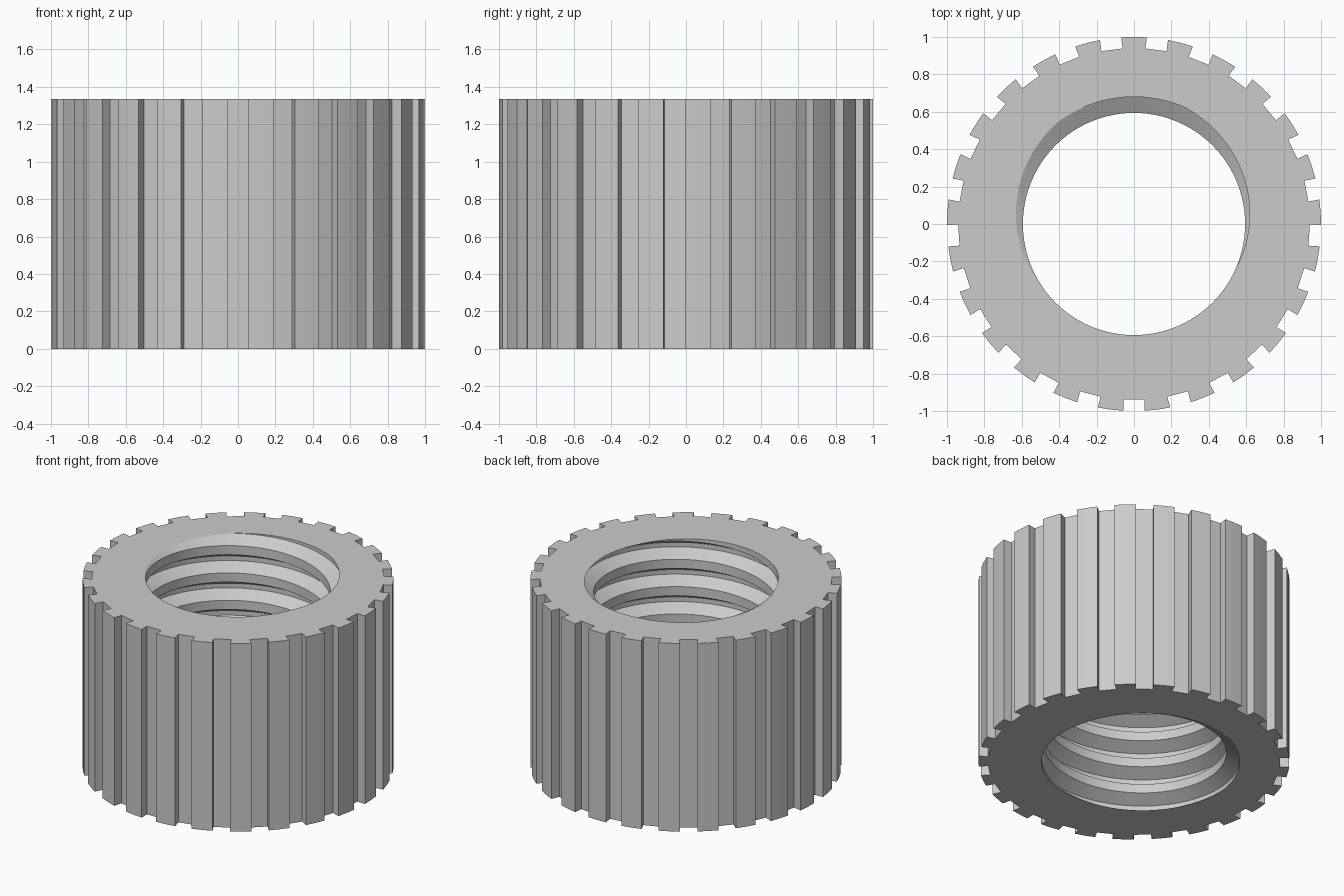
import bpy
import bmesh
from math import sin, cos, pi, radians, asin

if "Cube" in bpy.data.objects:
    bpy.data.objects.remove(bpy.data.objects["Cube"])

HEIGHT = 1.335
OUTER, GROOVE, SLOT_HALF, TEETH = 1.0, 0.94, 0.057, 25
ROOT, CREST, PITCH, SEGMENTS = 0.68, 0.594, 0.194, 96
START = radians(97)  # direction where the thread root meets the top face


def grip_outline():
    """Outline of the grip: a slot with parallel sides, then a tooth, repeated."""
    pts = []
    step = 2 * pi / TEETH
    a_in, a_out = asin(SLOT_HALF / GROOVE), asin(SLOT_HALF / OUTER)
    for i in range(TEETH):
        a = -pi / 2 + i * step
        for r, d in ((GROOVE, -a_in), (GROOVE, a_in), (OUTER, a_out),
                     (OUTER, step / 2), (OUTER, step - a_out)):
            pts.append((r * cos(a + d), r * sin(a + d)))
    return pts


def add_thread(bm):
    """Helical trapezoid thread wall, trimmed flat at both ends."""
    profile = ((-1 / 12, ROOT), (1 / 12, ROOT), (1 / 3, CREST), (2 / 3, CREST))
    turns = int(HEIGHT / PITCH) + 5
    columns = []
    for i in range(SEGMENTS):
        a = 2 * pi * i / SEGMENTS
        column = []
        for k in range(turns):
            for frac, r in profile:
                z = HEIGHT + PITCH * (k - turns + 3 + frac + (a - START) / (2 * pi))
                column.append(bm.verts.new((r * cos(a), r * sin(a), z)))
        columns.append(column)
    rows = len(columns[0])
    for i in range(SEGMENTS):
        # the last column meets the first one a full turn higher
        shift = len(profile) if i == SEGMENTS - 1 else 0
        here, there = columns[i], columns[(i + 1) % SEGMENTS]
        for j in range(rows - 1 - shift):
            bm.faces.new((here[j], here[j + 1], there[j + 1 + shift], there[j + shift]))
    for z, direction in ((0, -1), (HEIGHT, 1)):
        bmesh.ops.bisect_plane(bm, geom=bm.verts[:] + bm.edges[:] + bm.faces[:],
                               dist=1e-6, plane_co=(0, 0, z),
                               plane_no=(0, 0, direction), clear_outer=True)


def add_grip(bm):
    """Straight outer wall with the grip slots."""
    outline = grip_outline()
    low = [bm.verts.new((x, y, 0)) for x, y in outline]
    high = [bm.verts.new((x, y, HEIGHT)) for x, y in outline]
    for i in range(len(outline)):
        j = (i + 1) % len(outline)
        bm.faces.new((low[i], low[j], high[j], high[i]))


def add_end(bm, z, direction):
    """Flat ring between the grip outline and the thread opening."""
    rim = [e for e in bm.edges if e.is_boundary
           and all(abs(v.co.z - z) < 1e-4 for v in e.verts)]
    bmesh.ops.triangle_fill(bm, edges=rim, use_beauty=True, normal=(0, 0, direction))


bm = bmesh.new()
add_thread(bm)
add_grip(bm)
add_end(bm, 0, -1)
add_end(bm, HEIGHT, 1)
bmesh.ops.recalc_face_normals(bm, faces=bm.faces[:])

mesh = bpy.data.meshes.new("threaded_grip_nut")
bm.to_mesh(mesh)
bm.free()
nut = bpy.data.objects.new("threaded_grip_nut", mesh)
bpy.context.collection.objects.link(nut)

# Plain grey material
grey = bpy.data.materials.new("plain_grey")
grey.use_nodes = True
colour = (0.6, 0.6, 0.6, 1)
grey.diffuse_color = colour
grey.node_tree.nodes["Principled BSDF"].inputs["Base Color"].default_value = colour
mesh.materials.append(grey)

# Smooth curves, sharp slot and thread edges
bpy.ops.object.select_all(action="DESELECT")
nut.select_set(True)
bpy.context.view_layer.objects.active = nut
bpy.ops.object.shade_smooth_by_angle(angle=radians(25))
